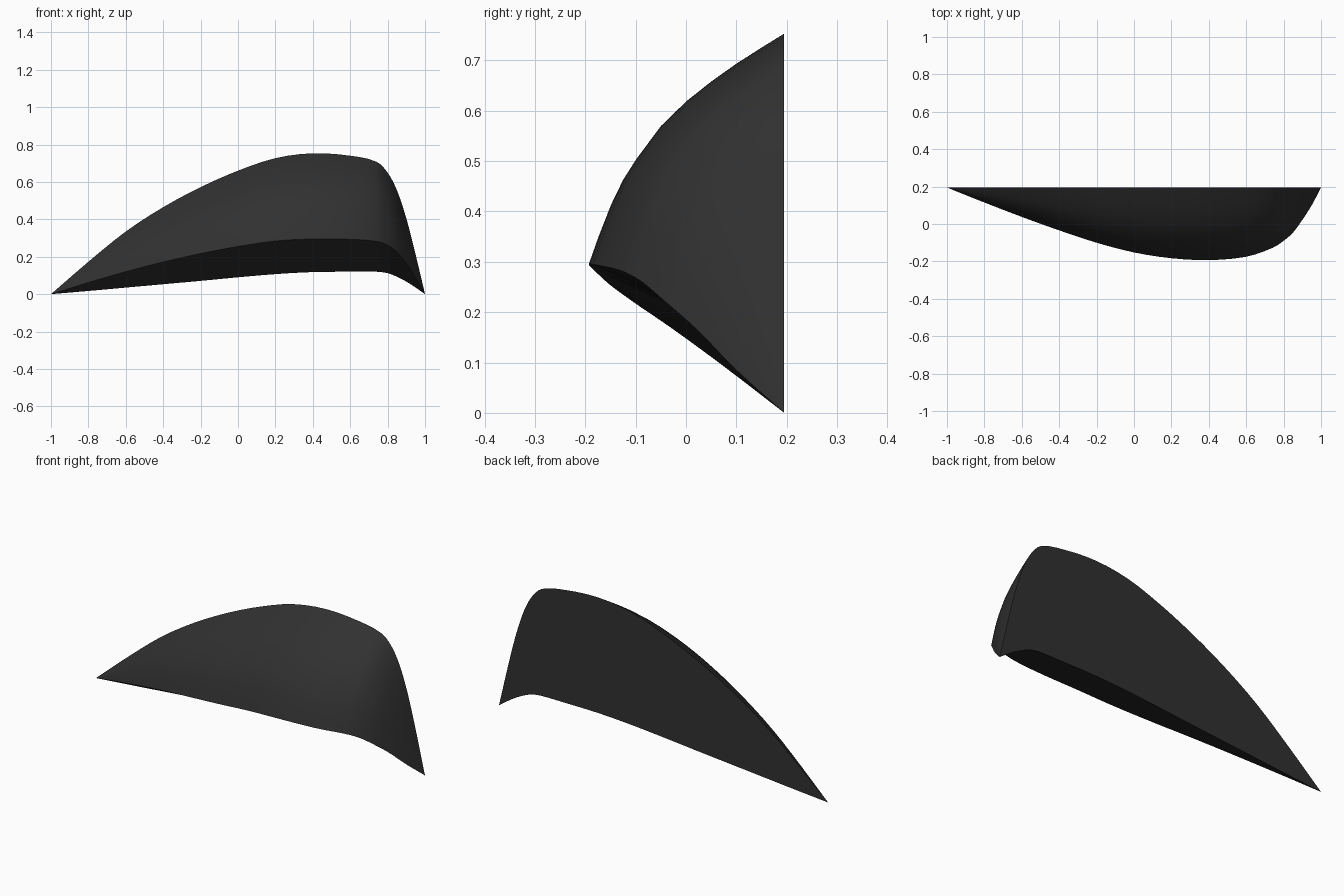
import bpy, bmesh
from mathutils import Vector

if "Cube" in bpy.data.objects:
    bpy.data.objects.remove(bpy.data.objects["Cube"])

BACK_Y = 0.195

# Stations along the length: x, top edge z, front crease z, bottom edge z, crease y
STATIONS = [Vector(s) for s in (
    (-1.0, 0.0, 0.0, 0.0, 0.195), (-0.8, 0.173, 0.062, 0.017, 0.115),
    (-0.6, 0.335, 0.12, 0.035, 0.038), (-0.4, 0.465, 0.172, 0.053, -0.034),
    (-0.2, 0.572, 0.217, 0.071, -0.1), (0.0, 0.66, 0.255, 0.09, -0.152),
    (0.2, 0.727, 0.284, 0.107, -0.183), (0.4, 0.753, 0.295, 0.118, -0.193),
    (0.6, 0.74, 0.293, 0.12, -0.175), (0.74, 0.708, 0.282, 0.12, -0.128),
    (0.80, 0.65, 0.262, 0.112, -0.09), (0.85, 0.555, 0.225, 0.093, -0.046),
    (0.90, 0.405, 0.165, 0.067, 0.022), (0.95, 0.21, 0.085, 0.035, 0.1),
    (1.0, 0.0, 0.0, 0.0, 0.195))]

# Bulged cross-section from the crease (0, 0) to the top back edge (1, 1)
BULGE = [(0, 0), (0.05, 0.12), (0.115, 0.26), (0.175, 0.365), (0.244, 0.457),
         (0.37, 0.6), (0.5, 0.707), (0.628, 0.793), (0.756, 0.87), (0.88, 0.937), (1, 1)]


def spline(pts, steps):
    """Smooth curve through the stations."""
    out = []
    for i in range(len(pts) - 1):
        a, b = pts[i], pts[i + 1]
        # tangents scaled to the uneven spacing in x
        def slope(j):
            lo, hi = pts[max(j - 1, 0)], pts[min(j + 1, len(pts) - 1)]
            return (hi - lo) / (hi[0] - lo[0])
        h = b[0] - a[0]
        for k in range(steps):
            t = k / steps
            out.append(a * (2*t**3 - 3*t**2 + 1) + slope(i) * h * (t**3 - 2*t**2 + t)
                       + b * (3*t**2 - 2*t**3) + slope(i + 1) * h * (t**3 - t**2))
    return out + [pts[-1]]


def section(s):
    """Closed loop: back bottom edge, crease, then the bulge up to the top edge."""
    x, top, crease, bottom, y = s
    loop = [(x, BACK_Y, bottom)]
    loop += [(x, y + u * (BACK_Y - y), crease + v * (top - crease)) for u, v in BULGE]
    return loop


# Loft the housing shell, with flat back and sloping underside
bm = bmesh.new()
rings = [[bm.verts.new(p) for p in section(s)] for s in spline(STATIONS, 3)]
n = len(rings[0])
for a, b in zip(rings, rings[1:]):
    for i in range(n):
        j = (i + 1) % n
        bm.faces.new((a[i], b[i], b[j], a[j]))
bmesh.ops.remove_doubles(bm, verts=bm.verts, dist=1e-5)
bmesh.ops.recalc_face_normals(bm, faces=bm.faces)
mesh = bpy.data.meshes.new("housing_shell")
bm.to_mesh(mesh)
bm.free()

shell = bpy.data.objects.new("housing_shell", mesh)
bpy.context.collection.objects.link(shell)
mat = bpy.data.materials.new("charcoal")
mat.diffuse_color = (0.03, 0.03, 0.03, 1)
mat.use_nodes = True
mat.node_tree.nodes["Principled BSDF"].inputs["Base Color"].default_value = mat.diffuse_color
mesh.materials.append(mat)

bpy.context.view_layer.objects.active = shell
shell.select_set(True)
bpy.ops.object.shade_smooth_by_angle(angle=0.6)
